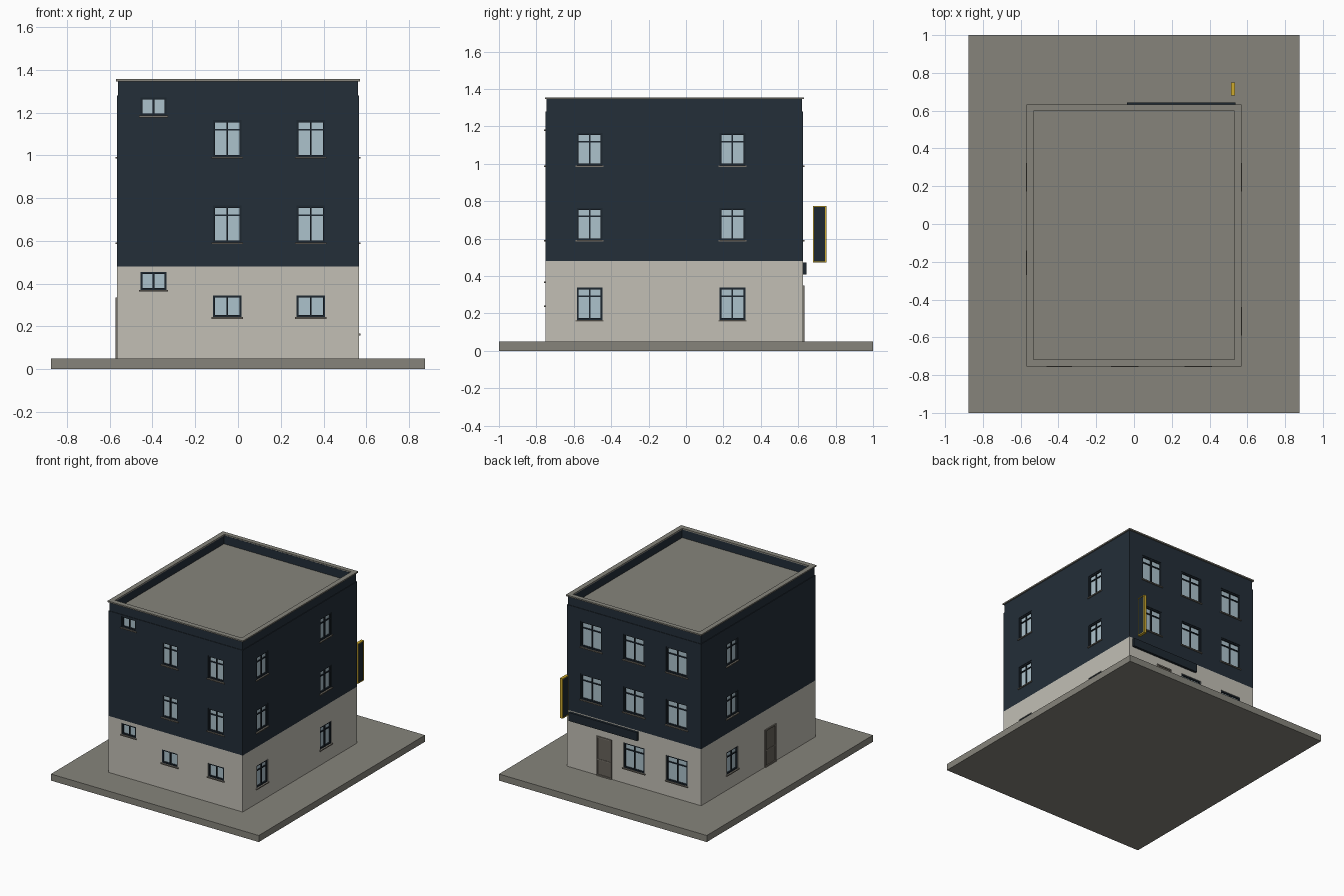
import bpy, bmesh
from mathutils import Vector

if "Cube" in bpy.data.objects:
    bpy.data.objects.remove(bpy.data.objects["Cube"])


def material(name, r, g, b):
    def lin(c):
        c /= 255
        return c / 12.92 if c <= 0.04045 else ((c + 0.055) / 1.055) ** 2.4
    m = bpy.data.materials.new(name)
    m.diffuse_color = (lin(r), lin(g), lin(b), 1)
    m.use_nodes = True
    m.node_tree.nodes["Principled BSDF"].inputs["Base Color"].default_value = m.diffuse_color
    return m


NAVY = material("navy_wall", 35, 46, 56)
BEIGE = material("beige_wall", 194, 191, 181)
GREY = material("grey_concrete", 134, 132, 123)
GLASS = material("pale_blue_glass", 172, 194, 204)
FRAME = material("dark_frame", 29, 39, 48)
SILL = material("stone_sill", 122, 117, 108)
DOOR = material("taupe_door", 104, 99, 91)
YELLOW = material("yellow_trim", 205, 170, 45)

parts = {}  # part name -> bmesh collecting its boxes


def box(name, a, b):
    """Axis-aligned box between two corners, added to the named part."""
    bm = parts.setdefault(name, bmesh.new())
    lo = Vector(map(min, a, b))
    hi = Vector(map(max, a, b))
    for v in bmesh.ops.create_cube(bm, size=1)["verts"]:
        v.co = Vector(lo[i] + (v.co[i] + 0.5) * (hi[i] - lo[i]) for i in range(3))


def build(name, mat):
    mesh = bpy.data.meshes.new(name)
    parts[name].to_mesh(mesh)
    parts[name].free()
    mesh.materials.append(mat)
    ob = bpy.data.objects.new(name, mesh)
    bpy.context.collection.objects.link(ob)
    return ob


X, Y0, Y1 = 0.565, -0.75, 0.625
SPLIT, ROOF = 0.48, 1.28

# Each wall side: (running axis, wall position, outward sign)
SIDES = {"front": (0, Y0, -1), "back": (0, Y1, 1),
         "left": (1, -X, -1), "right": (1, X, 1)}


def side_box(side, part, u0, u1, z0, z1, d0, d1):
    """Box on a wall: u along the wall, d outward from the wall plane."""
    axis, pos, s = SIDES[side]
    p, q = pos + s * d0, pos + s * d1
    if axis == 0:
        box(part, (u0, p, z0), (u1, q, z1))
    else:
        box(part, (p, u0, z0), (q, u1, z1))


def ring(side, part, u0, u1, z0, z1, t, d0, d1):
    """Rectangular frame made of four bars."""
    side_box(side, part, u0, u0 + t, z0, z1, d0, d1)
    side_box(side, part, u1 - t, u1, z0, z1, d0, d1)
    side_box(side, part, u0 + t, u1 - t, z0, z0 + t, d0, d1)
    side_box(side, part, u0 + t, u1 - t, z1 - t, z1, d0, d1)


def window(side, u, w, z0, z1, transom=True):
    u0, u1 = u - w / 2, u + w / 2
    cutter = "lower_cutter" if z1 < SPLIT else "upper_cutter"
    side_box(side, cutter, u0, u1, z0, z1, -0.02, 0.05)
    side_box(side, side + "_window_glass", u0, u1, z0, z1, -0.021, -0.014)
    frames = side + "_window_frames"
    ring(side, frames, u0, u1, z0, z1, 0.01, -0.02, -0.004)
    side_box(side, frames, u - 0.004, u + 0.004, z0, z1, -0.018, -0.006)
    if transom:
        zt = z0 + 0.74 * (z1 - z0)
        side_box(side, frames, u0, u1, zt - 0.004, zt + 0.004, -0.018, -0.007)
    side_box(side, side + "_window_sills", u0 - 0.006, u1 + 0.006,
             z0 - 0.008, z0, -0.01, 0.008)


def door(side, u, w, z1):
    u0, u1 = u - w / 2, u + w / 2
    ring(side, side + "_door_frame", u0, u1, 0.05, z1, 0.01, -0.01, 0.008)
    side_box(side, side + "_door_leaf", u0 + 0.01, u1 - 0.01, 0.05, z1 - 0.01, -0.01, 0.002)
    side_box(side, side + "_door_frame", u0, u1, 0.17, 0.178, -0.01, 0.005)


# Windows
for z in (0.592, 0.992):
    for u in (-0.05, 0.34):
        window("front", u, 0.134, z, z + 0.172)
    for u in (-0.36, 0, 0.36):
        window("back", u, 0.178, z, z + 0.193)
for u in (-0.05, 0.34):
    window("front", u, 0.134, 0.243, 0.345, False)
for z in (0.37, 1.185):
    window("front", -0.395, 0.122, z, z + 0.085, False)
for u in (-0.36, 0):
    window("back", u, 0.178, 0.166, 0.358)
for z in (0.166, 0.592, 0.992):
    window("left", 0.248, 0.138, z, z + 0.172)
    for u in (-0.515, 0.248):
        window("right", u, 0.138, z, z + 0.172)

# Doors
door("back", 0.25, 0.125, 0.35)
door("left", -0.205, 0.13, 0.335)

# Ground slab, wall blocks and roof deck
box("ground_slab", (-0.875, -1, 0), (0.875, 1, 0.05))
box("lower_walls", (-X, Y0, 0.05), (X, Y1, SPLIT))
box("upper_walls", (-X, Y0, SPLIT), (X, Y1, ROOF))
box("roof_deck", (-0.54, -0.725, ROOF - 0.01), (0.54, 0.605, ROOF + 0.003))


def rim(part, x0, x1, f0, f1, b0, b1, z0, z1):
    """Closed rectangular rim; outer/inner x, front y and back y."""
    box(part, (-x0, f0, z0), (x0, f1, z1))
    box(part, (-x0, b1, z0), (x0, b0, z1))
    for s in (-1, 1):
        box(part, (s * x0, f1, z0), (s * x1, b1, z1))


# Parapet and its coping
rim("parapet", 0.561, 0.536, -0.746, -0.72, 0.621, 0.597, ROOF - 0.005, 1.347)
rim("parapet_coping", 0.57, 0.533, -0.755, -0.717, 0.632, 0.598, 1.346, 1.356)

# Blank fascia board above the back door
side_box("back", "fascia_board", -0.037, 0.538, 0.408, 0.472, 0, 0.018)

# Projecting blank blade sign with yellow border
box("blade_sign_panel", (0.516, 0.682, 0.475), (0.532, 0.746, 0.77))
for y in (0.679, 0.744):
    box("blade_sign_border", (0.513, y, 0.472), (0.535, y + 0.006, 0.776))
for z in (0.472, 0.77):
    box("blade_sign_border", (0.513, 0.685, z), (0.535, 0.744, z + 0.006))

# Create objects with their colours
RULES = [("glass", GLASS), ("window_frames", FRAME), ("sills", SILL),
         ("door_frame", SILL), ("door_leaf", DOOR), ("lower_walls", BEIGE),
         ("upper_walls", NAVY), ("coping", GREY), ("parapet", NAVY),
         ("slab", GREY), ("deck", GREY), ("fascia", FRAME),
         ("border", YELLOW), ("panel", FRAME), ("cutter", FRAME)]
obs = {n: build(n, next(m for k, m in RULES if k in n)) for n in list(parts)}

# Cut window recesses into the walls
for level in ("lower", "upper"):
    cutter = obs[level + "_cutter"]
    wall = obs[level + "_walls"]
    mod = wall.modifiers.new("window_recesses", "BOOLEAN")
    mod.operation = "DIFFERENCE"
    mod.solver = "EXACT"
    mod.object = cutter
    bpy.context.view_layer.objects.active = wall
    bpy.ops.object.modifier_apply(modifier=mod.name)
    bpy.data.objects.remove(cutter)
